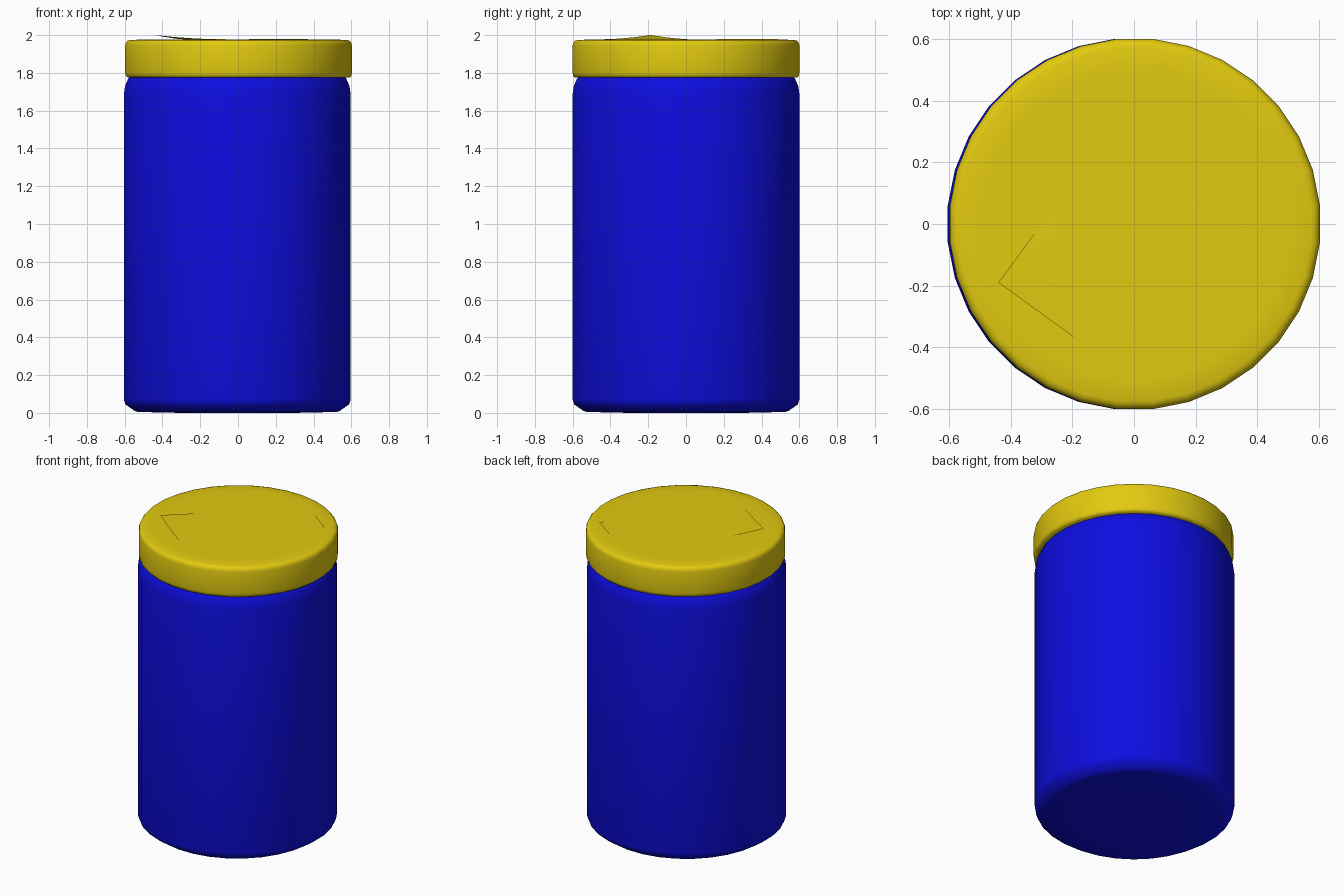
import bpy, bmesh, math
from mathutils import Vector

cube = bpy.data.objects.get("Cube")
if cube:
    bpy.data.objects.remove(cube)

SIDES = 32


def material(name, colour):
    mat = bpy.data.materials.new(name)
    mat.use_nodes = True
    mat.diffuse_color = colour
    mat.node_tree.nodes["Principled BSDF"].inputs["Base Color"].default_value = colour
    return mat


def add_object(name, bm, mat):
    mesh = bpy.data.meshes.new(name)
    bm.to_mesh(mesh)
    bm.free()
    mesh.materials.append(mat)
    obj = bpy.data.objects.new(name, mesh)
    bpy.context.collection.objects.link(obj)
    bpy.ops.object.select_all(action='DESELECT')
    obj.select_set(True)
    bpy.context.view_layer.objects.active = obj
    return obj


def lathe(name, profile, mat, centre_x):
    """Turn a (radius, height) profile, given from bottom to top, and cap both ends."""
    bm = bmesh.new()
    rings = []
    for r, z in profile:
        angles = [(i + 0.5) * math.tau / SIDES for i in range(SIDES)]
        rings.append([bm.verts.new((centre_x + r * math.cos(a), r * math.sin(a), z))
                      for a in angles])
    for low, high in zip(rings, rings[1:]):
        for i in range(SIDES):
            j = (i + 1) % SIDES
            bm.faces.new((low[i], low[j], high[j], high[i]))
    bm.faces.new(rings[0][::-1])
    bm.faces.new(rings[-1])
    return add_object(name, bm, mat)


blue = material("blue", (0.004, 0.004, 0.75, 1))
yellow = material("yellow", (0.76, 0.59, 0.005, 1))

# Jar body with chamfered foot and rounded shoulder running up into the lid
lathe("jar_body", [(0.3, 0), (0.53, 0.005), (0.545, 0.01), (0.595, 0.045), (0.603, 0.07),
                   (0.603, 1.69), (0.597, 1.73), (0.58, 1.77), (0.55, 1.80), (0.5, 1.82)],
      blue, -0.004)
bpy.ops.object.shade_smooth_by_angle(angle=math.radians(60))

# Flat lid with softened rims
lathe("lid", [(0.5, 1.775), (0.59, 1.775), (0.6, 1.785), (0.603, 1.80), (0.603, 1.945),
              (0.599, 1.96), (0.59, 1.97), (0.575, 1.975), (0.5, 1.976)],
      yellow, 0.003)
bpy.ops.object.shade_smooth_by_angle(angle=math.radians(60))

# Thin label sheet on the lid: its ends lift slightly, one corner curls up
corner = Vector((-0.44, -0.19))
along, across = Vector((0.53, 0.72)), Vector((0.36, -0.26))
bm = bmesh.new()
N = 16
bmesh.ops.create_grid(bm, x_segments=N, y_segments=N, size=0.5)
for v in bm.verts:
    u, w = v.co.x + 0.5, v.co.y + 0.5
    p = corner + along * u + across * w
    end_lift = 0.004 * (2 * u - 1) ** 2 - 0.001 + 0.002 * w * (u - 0.3)
    curl = 0.022 * max(0, 1 - u / 0.4) ** 2 * (1 - w) ** 2
    v.co = (p.x, p.y, 1.976 + end_lift + curl)
bmesh.ops.recalc_face_normals(bm, faces=bm.faces)
if sum(f.normal.z for f in bm.faces) < 0:
    bmesh.ops.reverse_faces(bm, faces=bm.faces)
add_object("lid_label", bm, yellow)
bpy.ops.object.shade_smooth_by_angle(angle=math.radians(40))
